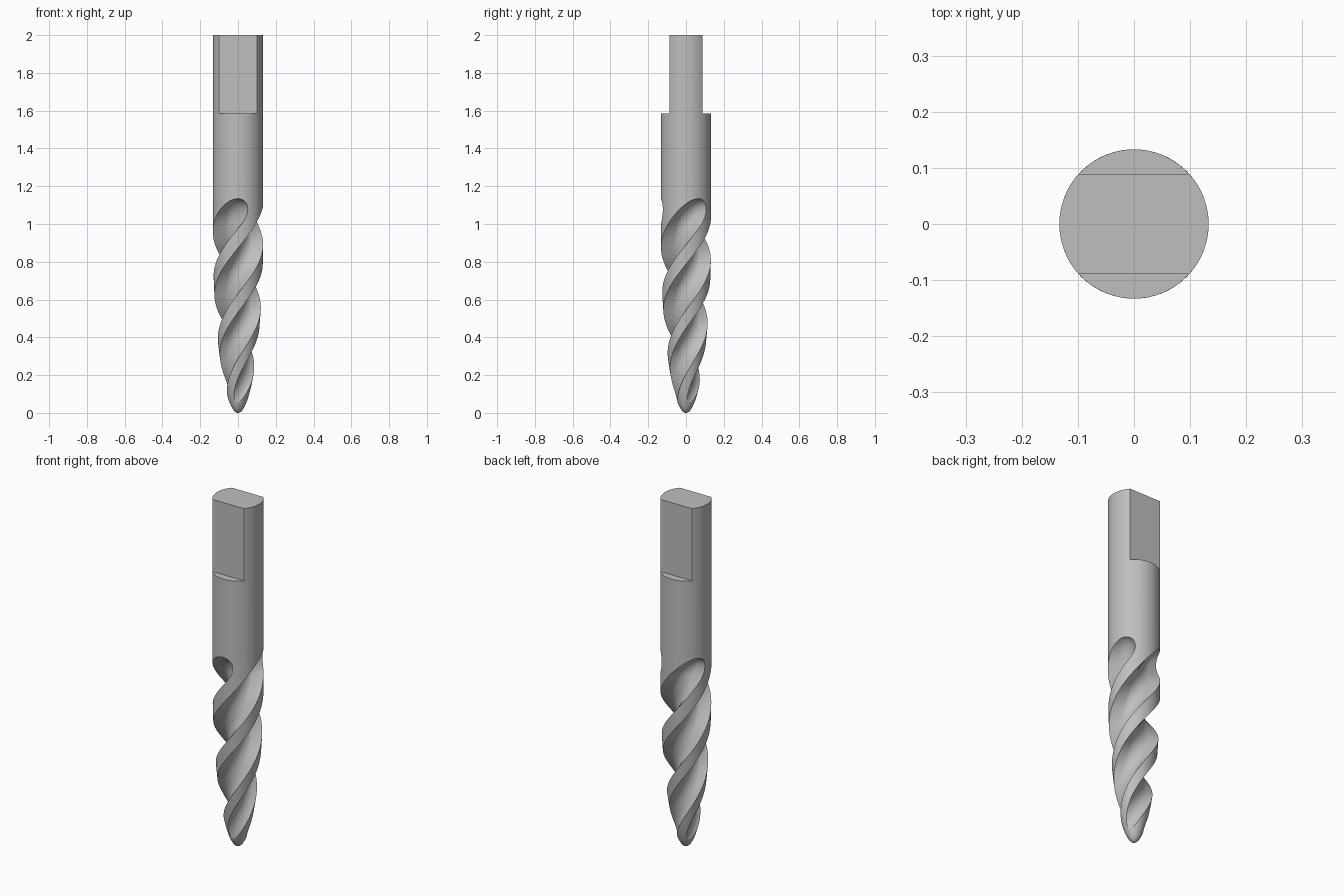
import bpy, bmesh, math
from math import sin, cos, pi, sqrt, radians

if "Cube" in bpy.data.objects:
    bpy.data.objects.remove(bpy.data.objects["Cube"])

R = 0.133                     # shank radius
TIP = 0.95                    # length of the elliptical tip taper
RUN0, RUN = 1.0, 0.135        # flute run-out start and length
STEP = 1.585                  # height where the flats begin
FLAT = 0.088                  # half thickness across the flats
LEAD = 1.03                   # height of one full helix turn
D, A = 0.145, 0.10            # flute circle: centre distance and radius
NF, NL = 18, 20               # segments per flute and per land

steel = bpy.data.materials.new("steel grey")
steel.diffuse_color = (0.52, 0.52, 0.52, 1)
steel.use_nodes = True
steel.node_tree.nodes["Principled BSDF"].inputs["Base Color"].default_value = steel.diffuse_color


def finish(bm, name):
    bmesh.ops.remove_doubles(bm, verts=bm.verts, dist=1e-5)
    bmesh.ops.recalc_face_normals(bm, faces=bm.faces)
    mesh = bpy.data.meshes.new(name)
    bm.to_mesh(mesh)
    bm.free()
    mesh.materials.append(steel)
    ob = bpy.data.objects.new(name, mesh)
    bpy.context.collection.objects.link(ob)
    bpy.ops.object.select_all(action='DESELECT')
    ob.select_set(True)
    bpy.context.view_layer.objects.active = ob
    bpy.ops.object.shade_smooth_by_angle(angle=radians(30))
    return ob


def envelope(z):
    return R if z >= TIP else R * sqrt(max(0, 1 - ((TIP - z) / TIP) ** 2))


def ring(z):
    """Cross-section with three round flutes, aligned to the flute edges."""
    r = envelope(z)
    t = min(1, max(0, (z - RUN0) / RUN))
    a = A * sqrt(1 - t * t)
    mid = 2 * pi * (min(z, RUN0 + RUN) - 1.01) / LEAD - radians(14) * t * t
    c = (D * D + r * r - a * a) / (2 * D * r)
    edge = math.acos(c) if c < 1 else 0
    pts = []
    for k in range(3):
        base = mid + k * 2 * pi / 3
        for i in range(NF):                       # flute floor
            p = edge * (2 * i / NF - 1)
            q = r
            if edge and i:
                q = D * cos(p) - sqrt(max(0, a * a - (D * sin(p)) ** 2))
            pts.append((q * cos(base + p), q * sin(base + p), z))
        for i in range(NL):                       # outer land
            p = edge + (2 * pi / 3 - 2 * edge) * i / NL
            pts.append((r * cos(base + p), r * sin(base + p), z))
    return pts


# Fluted body: tapered tip, helix, run-out and round shank
heights = [TIP * (1 - cos(pi / 2 * i / 130)) for i in range(1, 131)]
heights += [0.965, 0.98, RUN0]
heights += [RUN0 + RUN * sin(pi / 2 * i / 30) for i in range(1, 31)]
heights.append(STEP)
bm = bmesh.new()
rings = [[bm.verts.new(p) for p in ring(z)] for z in heights]
n = len(rings[0])
for lo, hi in zip(rings, rings[1:]):
    for i in range(n):
        j = (i + 1) % n
        bm.faces.new((lo[i], lo[j], hi[j], hi[i]))
point = bm.verts.new((0, 0, 0))
for i in range(n):
    bm.faces.new((point, rings[0][(i + 1) % n], rings[0][i]))
bm.faces.new(rings[-1])
finish(bm, "fluted_body")

# Tang: round bar with two parallel flats
bm = bmesh.new()
half = math.asin(FLAT / R)
outline = [(R * cos(s + half * (i / 10 - 1)), R * sin(s + half * (i / 10 - 1)))
           for s in (0, pi) for i in range(21)]
low = [bm.verts.new((x, y, STEP)) for x, y in outline]
top = [bm.verts.new((x, y, 2)) for x, y in outline]
for i in range(len(low)):
    j = (i + 1) % len(low)
    bm.faces.new((low[i], low[j], top[j], top[i]))
bm.faces.new(top)
finish(bm, "flatted_tang")
